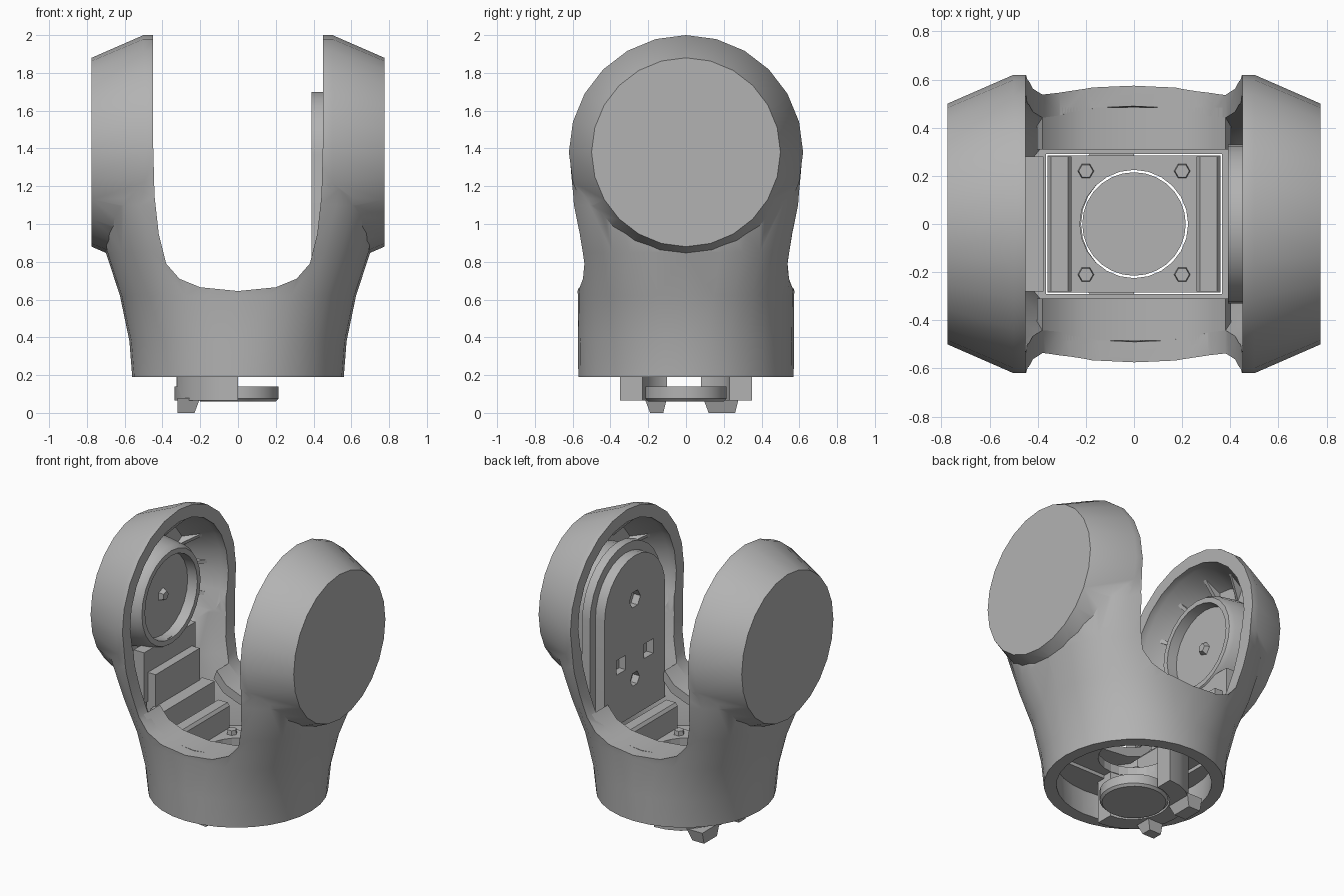
import bpy, bmesh, math
from mathutils import Matrix, Vector

cube = bpy.data.objects.get("Cube")
if cube:
    bpy.data.objects.remove(cube)

grey = bpy.data.materials.new("plain grey")
grey.use_nodes = True
COLOUR = (0.45, 0.45, 0.45, 1)
grey.diffuse_color = COLOUR
grey.node_tree.nodes["Principled BSDF"].inputs["Base Color"].default_value = COLOUR


def loft(name, rings):
    """Closed solid through rings of points, with flat end caps."""
    bm = bmesh.new()
    loops = [[bm.verts.new(p) for p in ring] for ring in rings]
    n = len(loops[0])
    for a, b in zip(loops, loops[1:]):
        for i in range(n):
            bm.faces.new((a[i], a[(i + 1) % n], b[(i + 1) % n], b[i]))
    bm.faces.new(loops[0][::-1])
    bm.faces.new(loops[-1])
    bmesh.ops.recalc_face_normals(bm, faces=bm.faces)
    mesh = bpy.data.meshes.new(name)
    bm.to_mesh(mesh)
    bm.free()
    mesh.materials.append(grey)
    obj = bpy.data.objects.new(name, mesh)
    bpy.context.collection.objects.link(obj)
    return obj


def box(name, x, y, z):
    return loft(name, [[(x[0], y[0], h), (x[1], y[0], h), (x[1], y[1], h), (x[0], y[1], h)] for h in z])


def circle(r, n):
    return [(r * math.cos(math.tau * i / n), r * math.sin(math.tau * i / n)) for i in range(n)]


def x_turned(name, rings, cz, n=24):
    """Turned solid along x from (x, radius) pairs."""
    return loft(name, [[(x, u, cz + v) for u, v in circle(r, n)] for x, r in rings])


def z_turned(name, rings, n=24, at=(0, 0)):
    return loft(name, [[(at[0] + u, at[1] + v, z) for u, v in circle(r, n)] for z, r in rings])


def boolean(target, tool, operation):
    mod = target.modifiers.new(operation, 'BOOLEAN')
    mod.operation = operation
    mod.solver = 'EXACT'
    mod.object = tool
    bpy.context.view_layer.objects.active = target
    bpy.ops.object.modifier_apply(modifier=mod.name)
    bpy.data.objects.remove(tool)


def arch(name, x, r, cz, bottom, n=14):
    """Round-topped plate standing across x."""
    prof = [(r * math.cos(math.pi * i / n), cz + r * math.sin(math.pi * i / n)) for i in range(n + 1)]
    prof += [(-r, bottom), (r, bottom)]
    return loft(name, [[(px, u, v) for u, v in prof] for px in x])


def smooth(obj, angle=28):
    bpy.ops.object.select_all(action='DESELECT')
    obj.select_set(True)
    bpy.context.view_layer.objects.active = obj
    bpy.ops.object.shade_smooth_by_angle(angle=math.radians(angle))


# Yoke body: height, half width, half depth, squareness
SECTIONS = [(0.19, 0.56, 0.57, 2.0), (0.38, 0.575, 0.572, 2.1), (0.62, 0.625, 0.572, 2.4),
            (0.85, 0.70, 0.595, 2.8), (1.1, 0.745, 0.63, 3.3), (1.38, 0.765, 0.64, 3.8)]
CENTRE = 1.38


def body_solid(name, inset):
    rings = []
    for i, (z, a, b, p) in enumerate(SECTIONS):
        if inset and i == 0:
            z -= 0.1
        ring = []
        for c, s in circle(1, 32):
            ring.append((math.copysign(abs(c) ** (2 / p), c) * (a - inset),
                         math.copysign(abs(s) ** (2 / p), s) * (b - inset), z))
        rings.append(ring)
    body = loft(name, rings)
    for side in (-1, 1):
        head = [(0.38, 0.62 - inset), (0.5, 0.62 - inset), (0.775 - inset, 0.5 - inset * 0.7)]
        boolean(body, x_turned("arm_head", [(side * x, r) for x, r in head], CENTRE), 'UNION')
    return body


shell = body_solid("yoke_shell", 0)
boolean(shell, body_solid("cavity", 0.085), 'DIFFERENCE')

# Open gap between the arms
HALF_GAP = [(0, 0.645), (0.2, 0.665), (0.31, 0.71), (0.38, 0.79), (0.42, 0.95), (0.442, 1.15), (0.45, 1.45)]
GAP = [(-x, z) for x, z in HALF_GAP[:0:-1]] + HALF_GAP
gap_outline = [(-0.45, 2.3)] + GAP + [(0.45, 2.3)]
boolean(shell, loft("gap", [[(x, y, z) for x, z in gap_outline] for y in (-1, 1)]), 'DIFFERENCE')
smooth(shell)

# Curved saddle lips at front and back, narrowing towards the arms
saddle = GAP[3:-3]
lip_outline = saddle + [(x * 1.06, z - 0.06) for x, z in saddle[::-1]]
for side, name in ((-1, "front_lip"), (1, "back_lip")):
    smooth(loft(name, [[(x, side * y, z) for x, z in lip_outline] for y in (0.31, 0.485)]))

# Floor inside the cup, with mounting plate and rails
floor = z_turned("cup_floor", [(0.36, 0.51), (0.4, 0.51)], 32)
boolean(floor, box("opening", (-0.365, 0.365), (-0.29, 0.29), (0.2, 0.6)), 'DIFFERENCE')
plate = box("mounting_plate", (-0.36, 0.36), (-0.285, 0.285), (0.38, 0.44))
boolean(plate, z_turned("plate_hole", [(0.2, 0.225), (0.6, 0.225)]), 'DIFFERENCE')
for side, name in ((-1, "right_rail"), (1, "left_rail")):
    rail = [(0.26, 0.43), (0.26, 0.59), (0.275, 0.61), (0.345, 0.61), (0.36, 0.59), (0.36, 0.43)]
    loft(name, [[(side * x, y, z) for x, z in rail] for y in (-0.28, 0.28)])
    for y in (-0.21, 0.22):
        z_turned("plate_screw", [(0.43, 0.035), (0.47, 0.03)], 6, (side * 0.2, y))

# Swivel connector underneath
smooth(z_turned("swivel_disc", [(0.06, 0.2), (0.075, 0.215), (0.14, 0.215)], 28))
arc = [math.pi * (0.5 + i / 12) for i in range(13)]
half_ring = [(0.335 * math.cos(t), 0.35 * math.sin(t)) for t in arc]
half_ring += [(0.22 * math.cos(t), 0.23 * math.sin(t)) for t in arc[::-1]]
collar = loft("swivel_collar", [[(x, y, z) for x, y in half_ring] for z in (0.065, 0.39)])
boolean(collar, box("collar_slot", (-0.5, -0.1), (-0.1, 0.08), (0.14, 0.2)), 'DIFFERENCE')
smooth(collar)
for y0, y1 in ((-0.22, -0.1), (0.09, 0.28)):
    loft("swivel_foot", [[(-0.32, y0, 0.08), (-0.2, y0, 0.08), (-0.2, y1, 0.08), (-0.32, y1, 0.08)],
                         [(-0.32, y0 + 0.03, 0), (-0.23, y0 + 0.03, 0), (-0.23, y1 - 0.02, 0),
                          (-0.32, y1 - 0.02, 0)]])

# Left arm: arched bearing plate on a wider step
smooth(arch("left_step", (0.46, 0.52), 0.39, 1.37, 0.72))
smooth(arch("left_backing", (0.51, 0.66), 0.34, 1.37, 1.1))
bearing = arch("left_bearing_plate", (0.39, 0.47), 0.33, 1.37, 0.6)
for z, r in ((1.4, 0.06), (0.85, 0.05)):
    boolean(bearing, x_turned("round_hole", [(0.35, r), (0.44, r)], z, 6), 'DIFFERENCE')
for y in (-0.15, 0.15):
    boolean(bearing, box("square_hole", (0.35, 0.44), (y - 0.05, y + 0.05), (0.95, 1.05)), 'DIFFERENCE')
smooth(bearing)

# Right arm: pivot cup, hub and stepped blocks
cup = x_turned("right_pivot_cup", [(-0.68, 0.36), (-0.54, 0.34), (-0.51, 0.32)], CENTRE)
boolean(cup, x_turned("cup_recess", [(-0.58, 0.28), (-0.45, 0.29)], CENTRE), 'DIFFERENCE')
smooth(cup)
x_turned("right_hub", [(-0.59, 0.05), (-0.55, 0.03)], CENTRE, 5)
box("right_upper_block", (-0.6, -0.52), (-0.28, 0.28), (0.75, 1.1))
box("right_middle_block", (-0.53, -0.46), (-0.24, 0.24), (0.5, 0.95))
box("right_lower_block", (-0.47, -0.375), (-0.28, 0.28), (0.4, 0.73))

# Stiffening ribs round the inside of each arm
for side in (-1, 1):
    for deg in (-20, 5, 30, 60, 90, 120, 150, 175, 200):
        rib = loft("rib", [[(side * 0.69, h, 0.36), (side * 0.69, h, 0.49), (side * 0.54, h, 0.54)]
                           for h in (-0.012, 0.012)])
        turn = Matrix.Rotation(math.radians(deg - 90), 4, 'X')
        rib.data.transform(Matrix.Translation(Vector((0, 0, CENTRE))) @ turn)
